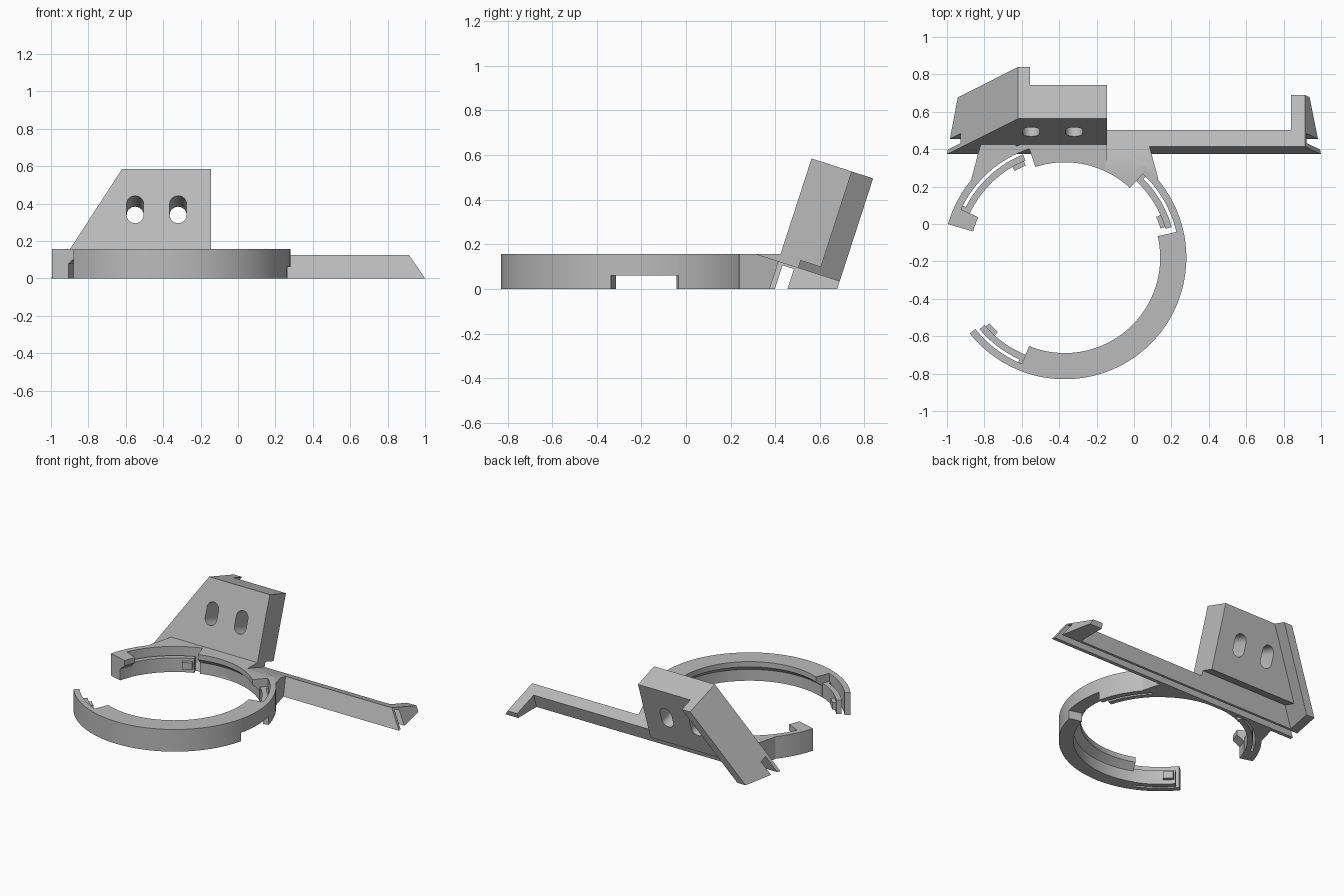
import bpy, bmesh
from math import sin, cos, radians
from mathutils import Vector

if "Cube" in bpy.data.objects:
    bpy.data.objects.remove(bpy.data.objects["Cube"])

grey = bpy.data.materials.new("plain grey")
grey.use_nodes = True
GREY = (0.5, 0.5, 0.5, 1)
grey.diffuse_color = GREY
grey.node_tree.nodes["Principled BSDF"].inputs["Base Color"].default_value = GREY

CX, CY = -0.37, -0.18            # ring centre
R_IN, R_OUT, TOP = 0.51, 0.65, 0.157
TILT = radians(18)
FRONT = 0.373                    # where the tilted front plane meets the ground
BACKWARD = Vector((0, cos(TILT), -sin(TILT)))


def tilted(u, v, w):
    """Bracket frame: u sideways, v up the panel, w depth behind its front."""
    return Vector((u, FRONT + sin(TILT) * v + cos(TILT) * w, cos(TILT) * v - sin(TILT) * w))


def trim(bm, co, normal):
    """Cut away everything on the normal's side and close the cut."""
    geom = bm.verts[:] + bm.edges[:] + bm.faces[:]
    bmesh.ops.bisect_plane(bm, geom=geom, plane_co=co, plane_no=normal, clear_outer=True)
    edges = [e for e in bm.edges if e.is_boundary]
    if edges:
        bmesh.ops.holes_fill(bm, edges=edges, sides=0)


def finish(bm, name):
    bmesh.ops.recalc_face_normals(bm, faces=bm.faces)
    mesh = bpy.data.meshes.new(name)
    bm.to_mesh(mesh)
    bm.free()
    mesh.materials.append(grey)
    ob = bpy.data.objects.new(name, mesh)
    bpy.context.collection.objects.link(ob)
    return ob


def loft(rings, closed_ends=True):
    """Join matching loops of points into a solid."""
    bm = bmesh.new()
    loops = [[bm.verts.new(p) for p in ring] for ring in rings]
    n = len(loops[0])
    for a, b in zip(loops, loops[1:]):
        for i in range(n):
            j = (i + 1) % n
            bm.faces.new((a[i], a[j], b[j], b[i]))
    bm.faces.new(loops[0])
    bm.faces.new(loops[-1])
    bmesh.ops.recalc_face_normals(bm, faces=bm.faces)
    return bm


def prism(name, outline, w0, w1):
    """Outline in the bracket frame, given depth, levelled at the ground."""
    bm = loft([[tilted(u, v, w) for u, v in outline] for w in (w0, w1)])
    if not name.endswith("cutter"):
        trim(bm, (0, 0, 0), (0, 0, -1))
    return finish(bm, name)


def sector(name, profile, a0, a1):
    """Part of a turned ring between two angles, trimmed at the bracket."""
    steps = max(2, round(abs(a1 - a0) / 3))
    rings = []
    for i in range(steps + 1):
        a = radians(a0 + (a1 - a0) * i / steps)
        rings.append([(CX + r * cos(a), CY + r * sin(a), z) for r, z in profile])
    bm = loft(rings)
    trim(bm, (0, FRONT, 0), BACKWARD)
    return finish(bm, name)


def box(r0, r1, z0, z1):
    return [(r0, z0), (r1, z0), (r1, z1), (r0, z1)]


def cut(ob, *cutters):
    """Subtract cutters and bake the result."""
    for c in cutters:
        m = ob.modifiers.new("cut", "BOOLEAN")
        m.operation, m.solver, m.object = "DIFFERENCE", "EXACT", c
    bpy.context.view_layer.update()
    graph = bpy.context.evaluated_depsgraph_get()
    mesh = bpy.data.meshes.new_from_object(ob.evaluated_get(graph))
    ob.modifiers.clear()
    ob.data = mesh


# Ring: wide body sections with an undercut inner flange
WALL = 0.557
body = [(R_IN, TOP), (R_OUT, TOP), (R_OUT, 0), (WALL, 0), (WALL, 0.08), (R_IN, 0.12)]
over_notch = [(r, max(z, 0.06)) for r, z in body]
parts = [
    sector("ring_front", body, -112, -14),
    sector("ring_over_notch", over_notch, -14, 13),
    sector("ring_end_block", body, 155, 164),
]
ring_back = sector("ring_back", body, 47, 108)
parts.append(ring_back)

# Thin outer walls with a spring tongue and nub in each opening: wall, tongue root, tongue tip
for side, a0, a1, root, tip in (("left", 13, 47, 47, 16),
                                ("right", 108, 155, 155, 112),
                                ("front", 218.5, 248, 248, 220)):
    parts.append(sector("outer_wall_" + side, box(0.612, R_OUT, 0, TOP), a0, a1))
    parts.append(sector("tongue_" + side, box(0.56, 0.595, 0, 0.1), root, tip))
    inward = 8 if root > tip else -8
    parts.append(sector("tongue_nub_" + side, box(0.535, 0.56, 0.03, 0.08), tip + inward, tip + 1))
    # Bridge joining the tongue root to the wall
    parts.append(sector("tongue_root_" + side, box(0.59, 0.615, 0, 0.1), root, root - 2))


# Bridges between ring and bracket, mirrored about the ring centre
def bridge(name, flip):
    pts = []
    for a in range(40, 67, 2):
        pts.append((0.64 * cos(radians(a)), CY + 0.64 * sin(radians(a))))
    pts += [(pts[-1][0], 0.5), (0.43, 0.5), (0.5, 0.24)]
    bm = loft([[(CX + flip * x, y, z) for x, y in pts] for z in (0, TOP)])
    trim(bm, (0, FRONT, 0), BACKWARD)
    ob = finish(bm, name)
    parts.append(ob)
    return ob


left_bridge = bridge("bridge_left", 1)
bridge("bridge_right", -1)

# Tilted bracket: front plate with long arm, thick block and end lips
ARM, HIGH, EDGE = 0.131, 0.615, -0.145
plate = prism("bracket_plate", [(-1, 0), (-0.62, HIGH), (EDGE, HIGH), (EDGE, ARM),
                                (0.915, ARM), (1, 0)], 0, 0.095)
block = prism("bracket_block", [(-0.898, 0.165), (-0.62, HIGH), (EDGE, HIGH),
                                (EDGE, 0.165)], 0.095, 0.19)
parts += [plate, block,
          prism("lip_right", [(-1, 0), (-0.62, HIGH), (-0.555, HIGH), (-0.935, 0)], 0.095, 0.29),
          prism("lip_left", [(1, 0), (0.915, ARM), (0.84, ARM), (0.84, 0)], 0.095, 0.29)]

# Cutters: groove under the arm, two long holes, slope from ring to arm
groove = prism("groove_cutter", [(-1.2, -0.2), (1.2, -0.2), (1.2, 0.119), (-1.2, 0.119)],
               0.024, 0.078)
slope = prism("slope_cutter", [(EDGE, ARM), (0.4, ARM), (0.4, 0.4), (EDGE, 0.4)], -0.3, 0.2)
holes = []
for u in (-0.55, -0.32):
    outline = []
    for i in range(26):
        a = radians(180 * (i % 13) / 12 + (180 if i > 12 else 0))
        v = 0.42 if i < 13 else 0.355
        outline.append((u + 0.045 * cos(a), v + 0.045 * sin(a)))
    holes.append(prism("hole_cutter", outline, -0.1, 0.3))

cut(plate, groove, *holes)
cut(block, *holes)
cut(ring_back, slope)
cut(left_bridge, slope)
for c in [groove, slope] + holes:
    bpy.data.objects.remove(c)

# Smooth round walls, keep edges sharp
bpy.ops.object.select_all(action="DESELECT")
for ob in parts:
    ob.select_set(True)
bpy.context.view_layer.objects.active = plate
bpy.ops.object.shade_smooth_by_angle(angle=radians(30))
